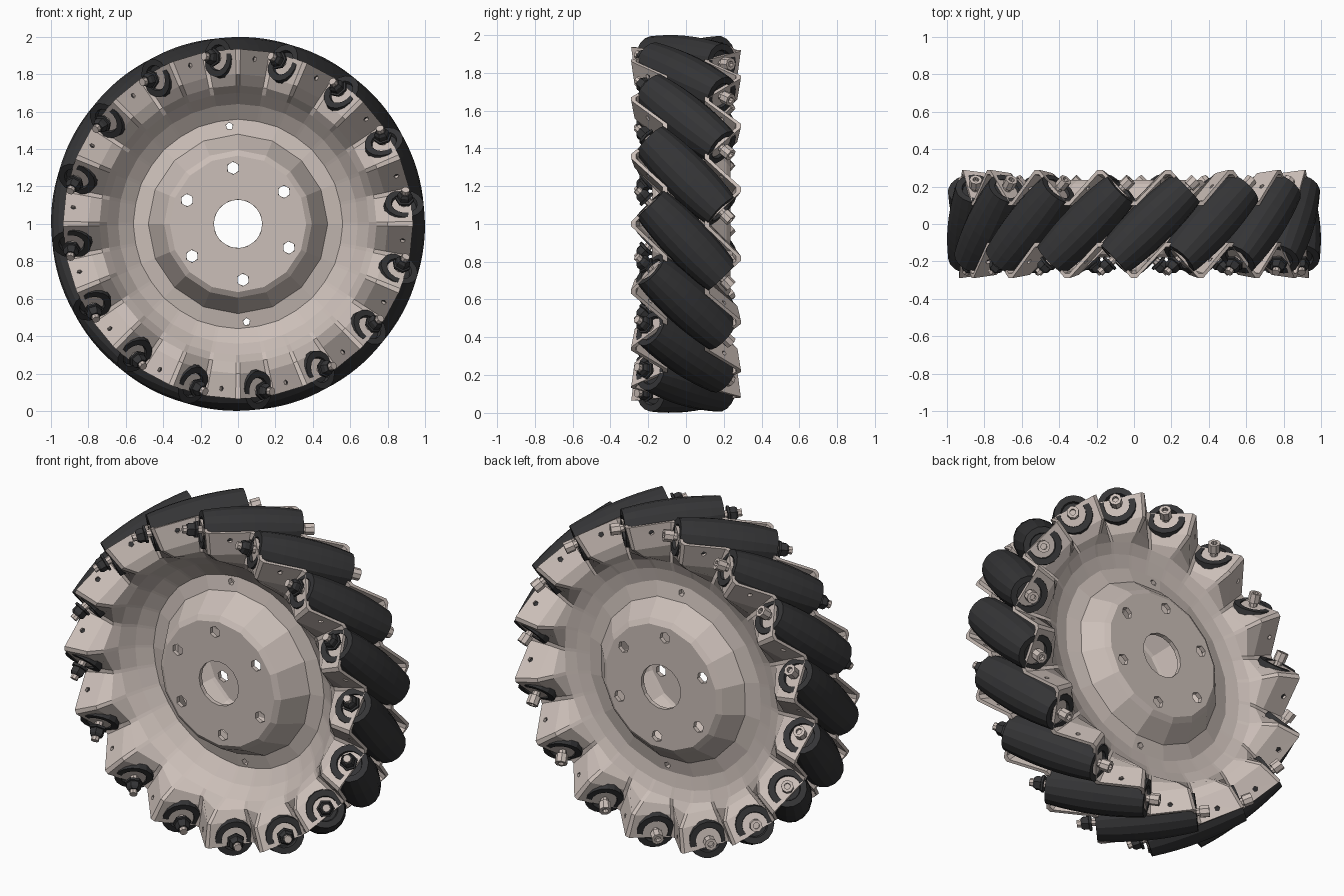
import bpy, bmesh
from math import pi, cos, sin, radians, sqrt
from mathutils import Matrix, Vector

if "Cube" in bpy.data.objects:
    bpy.data.objects.remove(bpy.data.objects["Cube"])

N = 16                                   # rollers around the wheel
STEP = 2 * pi / N
C0 = -STEP / 4                           # angle of the first roller centre
RC = 0.874                               # radius of the roller centres
TILT = radians(46)                       # roller axis against the wheel axis
# wheel frame: local x, y in the wheel plane, local z towards the front
WHEEL = Matrix.Translation((0, 0, 1)) @ Matrix.Rotation(pi / 2, 4, 'X')


def material(name, rgb):
    m = bpy.data.materials.new(name)
    m.diffuse_color = (*rgb, 1)
    m.use_nodes = True
    m.node_tree.nodes["Principled BSDF"].inputs["Base Color"].default_value = m.diffuse_color
    return m


METAL = material("pale_metal", (0.60, 0.52, 0.48))
RUBBER = material("dark_rubber", (0.035, 0.035, 0.037))


def ring_mesh(name, rings, mat):
    """Closed loop of rings, each a list of points, skinned with quads."""
    bm = bmesh.new()
    rows = [[bm.verts.new(p) for p in ring] for ring in rings]
    n = len(rows[0])
    for i, a in enumerate(rows):
        b = rows[(i + 1) % len(rows)]
        for j in range(n):
            k = (j + 1) % n
            bm.faces.new((a[j], a[k], b[k], b[j]))
    bmesh.ops.remove_doubles(bm, verts=bm.verts, dist=1e-5)
    bmesh.ops.recalc_face_normals(bm, faces=bm.faces)
    me = bpy.data.meshes.new(name)
    bm.to_mesh(me)
    bm.free()
    me.materials.append(mat)
    return me


def lathe(name, profile, sides, mat):
    return ring_mesh(name, [[(r * cos(2 * pi * j / sides), r * sin(2 * pi * j / sides), z)
                             for j in range(sides)] for r, z in profile], mat)


def place(name, me, local=Matrix()):
    ob = bpy.data.objects.new(name, me)
    bpy.context.collection.objects.link(ob)
    ob.matrix_world = WHEEL @ local
    return ob


def radial(a):
    return Vector((cos(a), sin(a), 0))


def tangent(a):
    return Vector((-sin(a), cos(a), 0))


def frame(origin, axis, side):
    """Matrix with z along axis and x along side."""
    z = axis.normalized()
    y = z.cross(side)
    m = Matrix((side, y, z)).transposed().to_4x4()
    m.translation = origin
    return m


def drill(ob, holes):
    """Cut (matrix, radius, sides) cylinders out of an object."""
    bm = bmesh.new()
    for m, r, sides in holes:
        bmesh.ops.create_cone(bm, cap_ends=True, segments=sides, radius1=r, radius2=r,
                              depth=0.12, matrix=m)
    me = bpy.data.meshes.new("drill")
    bm.to_mesh(me)
    bm.free()
    cutter = place("drill", me)
    cutter.hide_render = True
    mod = ob.modifiers.new("holes", 'BOOLEAN')
    mod.operation, mod.solver, mod.object = 'DIFFERENCE', 'EXACT', cutter
    bpy.context.view_layer.objects.active = ob
    bpy.ops.object.modifier_apply(modifier=mod.name)
    bpy.data.objects.remove(cutter)


def hub(name, disc, ring, local):
    """Raised disc, cone and flat joining ring with bolt holes."""
    profile = [(0.13, disc), (0.365, disc), (0.395, disc - 0.02), (0.48, ring + 0.02),
               (0.575, ring), (0.575, ring - 0.03), (0.465, ring - 0.01),
               (0.37, disc - 0.035), (0.355, disc - 0.025), (0.13, disc - 0.025)]
    ob = place(name, lathe(name, profile, 16, METAL), Matrix())
    holes = [(Matrix.Translation(radial(radians(35 + 60 * k)) * 0.3 + Vector((0, 0, disc))),
              0.034, 6) for k in range(6)]
    holes += [(Matrix.Translation(radial(radians(a)) * 0.525 + Vector((0, 0, ring))), 0.02, 5)
              for a in (95, 275)]
    drill(ob, holes)
    ob.matrix_world = WHEEL @ local


def rim(name, ring, local):
    """Bowl that folds into a zigzag flange; rows of radius, mean depth, fold height."""
    profile = [(0.555, ring, 0), (0.64, 0.6 * ring + 0.055, 0), (0.70, 0.2 * ring + 0.12, 0.005),
               (0.74, 0.17, 0.035), (0.80, 0.20, 0.072), (0.935, 0.207, 0.083)]
    profile += [(r, m - 0.026, a) for r, m, a in reversed(profile)]
    folds = [(-0.035, 1), (0.035, 1), (0.465, -1), (0.535, -1)]
    rings = [[(*(radial((k + u) * STEP) * r).xy, m + a * f) for k in range(N) for u, f in folds]
             for r, m, a in profile]
    ob = place(name, ring_mesh(name, rings, METAL))
    holes = []
    for k in range(N):
        a = k * STEP - STEP / 4
        holes.append((frame(radial(a) * 0.885 + Vector((0, 0, 0.2)),
                            Vector((0, 0, 1)) - tangent(a), radial(a)), 0.015, 5))
    drill(ob, holes)
    ob.matrix_world = WHEEL @ local


# front and back shells, the back ones turned half round about a radius
hub("front_hub", 0.18, -0.01, Matrix())
hub("back_hub", 0.235, 0.10, Matrix.Rotation(pi, 4, radial(radians(95))))
rim("front_rim", -0.01, Matrix())
rim("back_rim", 0.10, Matrix.Rotation(pi, 4, radial(C0)))

# roller barrel, following the wheel's outer cylinder, with recessed ends
H = 0.272
barrel = [(1 - sqrt(RC * RC + (s * sin(TILT)) ** 2), s) for s in (H * i / 4 for i in range(-4, 5))]
roller_profile = ([(0.02, -H + 0.02), (0.065, -H + 0.02), (0.07, -H)] + barrel
                  + [(0.07, H), (0.065, H - 0.02), (0.02, H - 0.02)])
roller = lathe("roller", roller_profile, 16, RUBBER)

# axle bolt with socket head at the back, lock nut at the front
bolt = lathe("bolt", [(0, -0.375), (0.022, -0.375), (0.022, 0.29), (0.034, 0.29), (0.034, 0.342),
                      (0.017, 0.342), (0.017, 0.32), (0, 0.32)], 8, METAL)
nut = lathe("nut", [(0.021, -0.295), (0.050, -0.295), (0.050, -0.308), (0.040, -0.311),
                    (0.040, -0.338), (0.03, -0.352), (0.021, -0.352)], 6, RUBBER)

for k in range(N):
    a = C0 + k * STEP
    axis = -tangent(a) * sin(TILT) - Vector((0, 0, cos(TILT)))
    m = frame(radial(a) * RC, axis, radial(a))
    place(f"roller_{k + 1}", roller, m)
    place(f"axle_bolt_{k + 1}", bolt, m)
    place(f"lock_nut_{k + 1}", nut, m)
